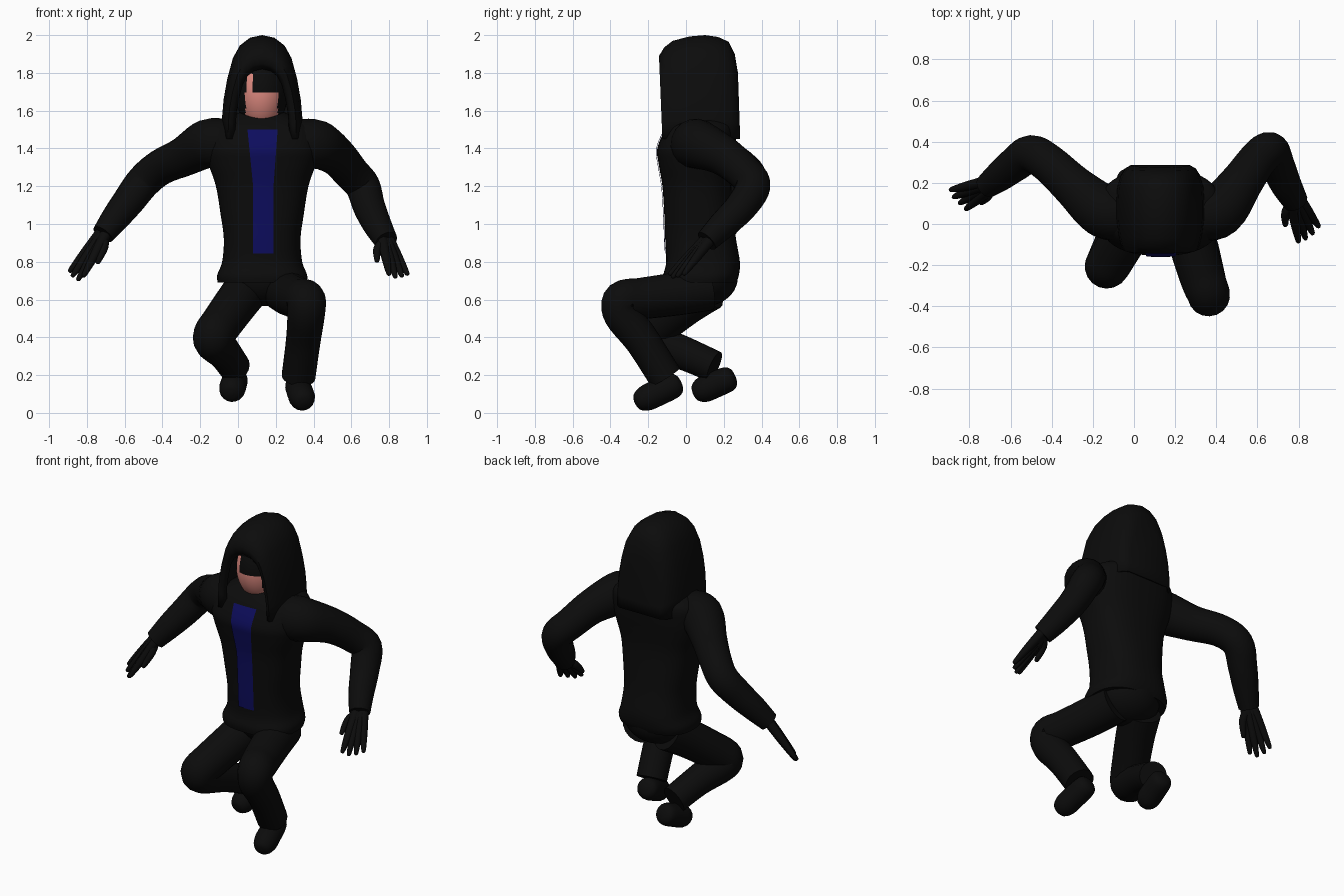
import bpy, bmesh, math
from mathutils import Vector

if "Cube" in bpy.data.objects:
    bpy.data.objects.remove(bpy.data.objects["Cube"])

def mat(name, rgb):
    m = bpy.data.materials.new(name)
    m.diffuse_color = (*rgb, 1)
    m.use_nodes = True
    m.node_tree.nodes["Principled BSDF"].inputs["Base Color"].default_value = m.diffuse_color
    return m

BLACK = mat("black cloth", (0.0035, 0.0035, 0.0035))
NAVY = mat("navy shirt", (0.004, 0.004, 0.11))
SKIN = mat("skin", (0.75, 0.26, 0.22))

def finish(name, bm, mats, angle=50):
    bmesh.ops.recalc_face_normals(bm, faces=bm.faces)
    me = bpy.data.meshes.new(name)
    bm.to_mesh(me)
    bm.free()
    ob = bpy.data.objects.new(name, me)
    bpy.context.collection.objects.link(ob)
    for m in mats:
        me.materials.append(m)
    bpy.ops.object.select_all(action='DESELECT')
    ob.select_set(True)
    bpy.context.view_layer.objects.active = ob
    bpy.ops.object.shade_smooth_by_angle(angle=math.radians(angle))
    return ob

def loft(name, rings, mats, closed=True, cap0=True, cap1=True):
    bm = bmesh.new()
    vs = [[bm.verts.new(p) for p in r] for r in rings]
    n = len(rings[0])
    for a, b in zip(vs, vs[1:]):
        for i in range(n if closed else n - 1):
            j = (i + 1) % n
            bm.faces.new((a[i], a[j], b[j], b[i]))
    if cap0:
        bm.faces.new(vs[0])
    if cap1:
        bm.faces.new(vs[-1])
    return finish(name, bm, mats)

def spline(pts, steps):
    """Catmull-Rom through tuples of any length."""
    out = []
    for i in range(len(pts) - 1):
        p = [pts[max(0, min(len(pts) - 1, i + k))] for k in (-1, 0, 1, 2)]
        for s in range(steps):
            t = s / steps
            out.append([b + t * ((c - a) / 2 + t * (a - 2.5 * b + 2 * c - d / 2
                        + t * (1.5 * b - 1.5 * c + (d - a) / 2)))
                        for a, b, c, d in zip(*p)])
    return out + [list(pts[-1])]

def tube(name, pts, steps=5, sides=18):
    """Round limb through (x, y, z, radius) points."""
    path = spline(pts, steps)
    pos = [Vector(p[:3]) for p in path]
    rings, u, last = [], None, None
    for i, p in enumerate(pos):
        d = (pos[min(i + 1, len(pos) - 1)] - pos[max(i - 1, 0)]).normalized()
        if u is None:
            u = d.orthogonal().normalized()
        else:
            u = last.rotation_difference(d) @ u
        last, v = d, d.cross(u)
        r = max(path[i][3], 0.002)
        rings.append([p + r * (math.cos(a) * u + math.sin(a) * v)
                      for a in (2 * math.pi * k / sides for k in range(sides))])
    return loft(name, rings, [BLACK])

# jacket: z, half width, front y, back y
CX, POW = 0.128, 2.5
PROFILE = spline([(0.69, .235, -.115, .265), (0.73, .238, -.12, .28), (0.80, .212, -.105, .285),
                  (0.92, .203, -.11, .265), (1.05, .22, -.115, .25), (1.2, .245, -.125, .24),
                  (1.32, .285, -.145, .25), (1.4, .30, -.152, .26), (1.5, .285, -.11, .265),
                  (1.55, .21, -.07, .24), (1.59, .12, -.02, .18)], 5)

def ring(z, w, f, b, n=48):
    out = []
    for k in range(n):
        c, s = math.cos(2 * math.pi * k / n), math.sin(2 * math.pi * k / n)
        out.append((CX + w * math.copysign(abs(c) ** (2 / POW), c),
                    (f + b) / 2 + (b - f) / 2 * math.copysign(abs(s) ** (2 / POW), s), z))
    return out

loft("jacket", [ring(*p) for p in PROFILE], [BLACK])

# shirt strip lying on the jacket front
def edges(z):
    t = max(0, min(1, (z - 1.2) / 0.3))
    return 0.08 - 0.03 * t, 0.188 + 0.022 * t

strip = []
for z, w, f, b in PROFILE:
    if 0.83 < z < 1.505:
        l, r = edges(z)
        xs = [l + (r - l) * k / 10 for k in range(11)]
        strip.append([(x, (f + b) / 2 - (b - f) / 2 * (1 - abs((x - CX) / w) ** POW) ** (1 / POW) - 0.006, z)
                      for x in xs])
loft("shirt_strip", strip, [NAVY], closed=False, cap0=False, cap1=False)

def ball(name, loc, size, mats, rule=None, seg=(32, 20)):
    bm = bmesh.new()
    bmesh.ops.create_uvsphere(bm, u_segments=seg[0], v_segments=seg[1], radius=1)
    for v in bm.verts:
        v.co = Vector([l + s * c for l, s, c in zip(loc, size, v.co)])
    if rule:
        for f in bm.faces:
            f.material_index = rule(f.calc_center_median())
    return finish(name, bm, mats)

# seat of the trousers
ball("pelvis", (0.135, 0.1, 0.72), (0.2, 0.175, 0.155), [BLACK])

# head: skin below the fringe, black hair elsewhere
def hair(c):
    face = c.y < 0.05 and abs(c.x - 0.125) < 0.085 and 1.54 < c.z < 1.7
    lock = c.y < 0.05 and 0.045 < c.x < 0.075 and 1.69 < c.z < 1.82
    return 0 if face or lock else 1

ball("head", (0.125, 0.06, 1.71), (0.14, 0.165, 0.22), [SKIN, BLACK], hair, (72, 48))

# hood: arch section swept from the opening to the back; y, width factor, top z
ARCH = [(1, 0), (.99, .2), (.95, .38), (.86, .58), (.72, .78), (.55, .9), (.3, .975), (0, 1)]
ARCH = [(-x, z) for x, z in ARCH] + ARCH[-2::-1]
HOOD = [(-.11, .66, 1.82), (-.135, .74, 1.85), (-.143, .84, 1.89), (-.115, .9, 1.935), (-.07, .95, 1.97),
        (.02, 1, 1.993), (.1, 1, 2.0), (.17, .98, 1.99), (.225, .9, 1.965), (.258, .8, 1.9), (.275, .66, 1.8)]
hood = loft("hood", [[(CX + .215 * w * x, y + .012 * (1 - z) * (1 if y > 0 else 1.5),
                       1.45 + (top - 1.45) * z) for x, z in ARCH]
                     for y, w, top in HOOD], [BLACK], closed=False, cap0=False)
sol = hood.modifiers.new("thickness", 'SOLIDIFY')
sol.thickness = 0.012

# sleeves
tube("left_sleeve", [(.33, .05, 1.42, .135), (.42, .07, 1.42, .13), (.52, .2, 1.36, .105),
                     (.60, .31, 1.27, .095), (.66, .355, 1.2, .092), (.695, .29, 1.09, .085),
                     (.74, .19, .99, .075), (.785, .11, .91, .062)])
tube("right_sleeve", [(-.07, .05, 1.42, .135), (-.16, .07, 1.425, .13), (-.29, .18, 1.355, .105),
                      (-.41, .29, 1.30, .095), (-.5, .34, 1.225, .092), (-.58, .29, 1.12, .085),
                      (-.65, .235, 1.03, .075), (-.715, .185, .945, .06)])

# gloved hands: finger tubes merge into a palm at the wrist
def hand(side, wrist, tips):
    w = Vector(wrist)
    mid = sum((Vector(t) for t in tips[:4]), Vector()) / 4
    for i, t in enumerate(tips):
        t = Vector(t)
        root = w + (t - mid) * 0.35
        knuckle = root.lerp(t, 0.5)
        tip_in = root.lerp(t, 0.93)
        if i == 4:
            root = w
        tube(f"{side}_finger_{i + 1}", [(*root, .03), (*knuckle, .024), (*tip_in, .014), (*t, .005)], 4, 10)

hand("left", (.785, .11, .91), [(.8, -.09, .73), (.835, -.075, .715), (.87, -.05, .72),
                                (.9, -.015, .73), (.735, -.01, .80)])
hand("right", (-.715, .185, .945), [(-.895, .165, .745), (-.88, .13, .72), (-.85, .10, .70),
                                    (-.82, .07, .72), (-.745, .10, .79)])

# trouser legs with open-cut cuffs
tube("left_leg", [(.23, .12, .66, .12), (.27, -.05, .63, .115), (.325, -.24, .605, .11),
                  (.36, -.335, .595, .105), (.36, -.335, .52, .1), (.345, -.23, .38, .092),
                  (.32, -.11, .19, .09)])
tube("right_leg", [(.05, .12, .66, .12), (-.01, .0, .58, .115), (-.09, -.14, .47, .11),
                   (-.13, -.205, .41, .108), (-.12, -.17, .37, .105), (-.07, -.01, .315, .09),
                   (-.02, .15, .245, .085)])

# shoes, pitched toe down
def shoe(side, heel, toe):
    h, t = Vector(heel), Vector(toe)
    pts = [(-.22, .01), (-.17, .045), (0, .066), (.45, .07), (.85, .068), (1.1, .045), (1.17, .01)]
    tube(f"{side}_shoe", [(*h.lerp(t, k), r) for k, r in pts])

shoe("left", (.315, -.065, .145), (.345, -.24, .065))
shoe("right", (-.015, .225, .18), (-.035, .065, .112))
